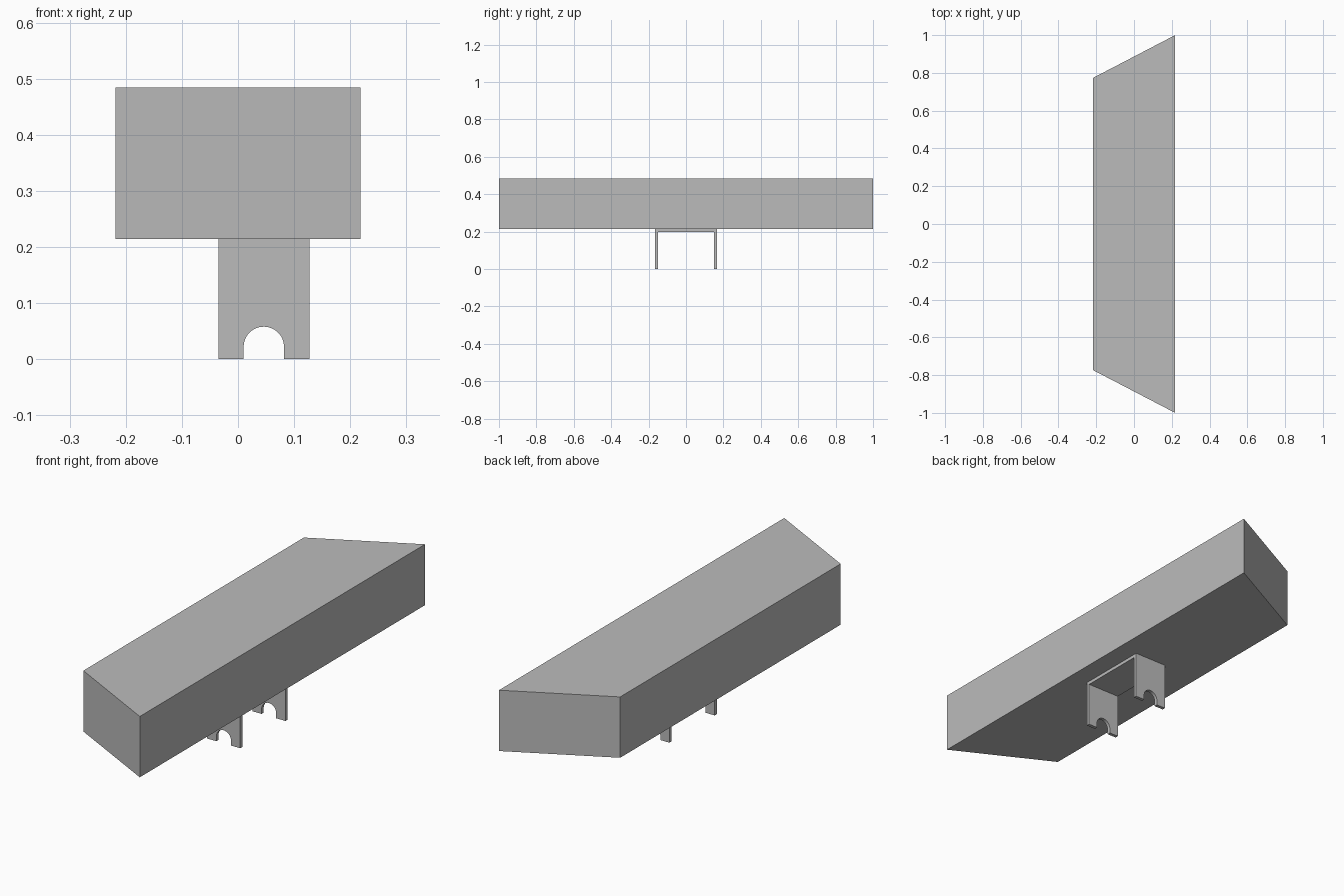
import bpy, bmesh, math
from mathutils import Vector

cube = bpy.data.objects.get("Cube")
if cube:
    bpy.data.objects.remove(cube, do_unlink=True)

# Single grey material
grey = bpy.data.materials.new("plain_grey")
grey.use_nodes = True
colour = (0.5, 0.5, 0.5, 1)
grey.diffuse_color = colour
grey.node_tree.nodes["Principled BSDF"].inputs["Base Color"].default_value = colour


def prism(name, outline, offset):
    """Extrude a flat outline of 3D points along an offset into a solid part."""
    bm = bmesh.new()
    face = bm.faces.new([bm.verts.new(p) for p in outline])
    result = bmesh.ops.extrude_face_region(bm, geom=[face], use_keep_orig=True)
    moved = [v for v in result["geom"] if isinstance(v, bmesh.types.BMVert)]
    bmesh.ops.translate(bm, verts=moved, vec=Vector(offset))
    bmesh.ops.recalc_face_normals(bm, faces=bm.faces[:])
    mesh = bpy.data.meshes.new(name)
    bm.to_mesh(mesh)
    bm.free()
    mesh.materials.append(grey)
    obj = bpy.data.objects.new(name, mesh)
    bpy.context.collection.objects.link(obj)
    return obj


# Long body with slanted ends
HALF_W, BASE, TOP = 0.218, 0.214, 0.484
prism("body",
      [(-HALF_W, -0.773, BASE), (HALF_W, -1, BASE),
       (HALF_W, 1, BASE), (-HALF_W, 0.773, BASE)],
      (0, 0, TOP - BASE))

# Bracket dimensions
X0, X1 = -0.035, 0.127
REACH, THICK = 0.166, 0.015
MID, RADIUS, SPRING = 0.046, 0.036, 0.022

# Leg outline with an arched notch in the foot
arch = []
for i in range(25):
    a = math.pi * i / 24
    arch.append((MID - RADIUS * math.cos(a), SPRING + RADIUS * math.sin(a)))
leg = [(X0, BASE), (X0, 0), (MID - RADIUS, 0), *arch,
       (MID + RADIUS, 0), (X1, 0), (X1, BASE)]

# Two bracket legs
for name, side in (("front_bracket_leg", -1), ("back_bracket_leg", 1)):
    y = side * REACH
    prism(name, [(x, y, z) for x, z in leg], (0, -side * THICK, 0))

# Bracket plate under the body
inner = REACH - THICK
prism("bracket_plate",
      [(X0, -inner, BASE - THICK), (X1, -inner, BASE - THICK),
       (X1, inner, BASE - THICK), (X0, inner, BASE - THICK)],
      (0, 0, THICK))

# Smooth arches, crisp edges
bpy.ops.object.select_all(action='DESELECT')
for name in ("front_bracket_leg", "back_bracket_leg"):
    obj = bpy.data.objects[name]
    obj.select_set(True)
    bpy.context.view_layer.objects.active = obj
bpy.ops.object.shade_smooth_by_angle(angle=math.radians(30))
